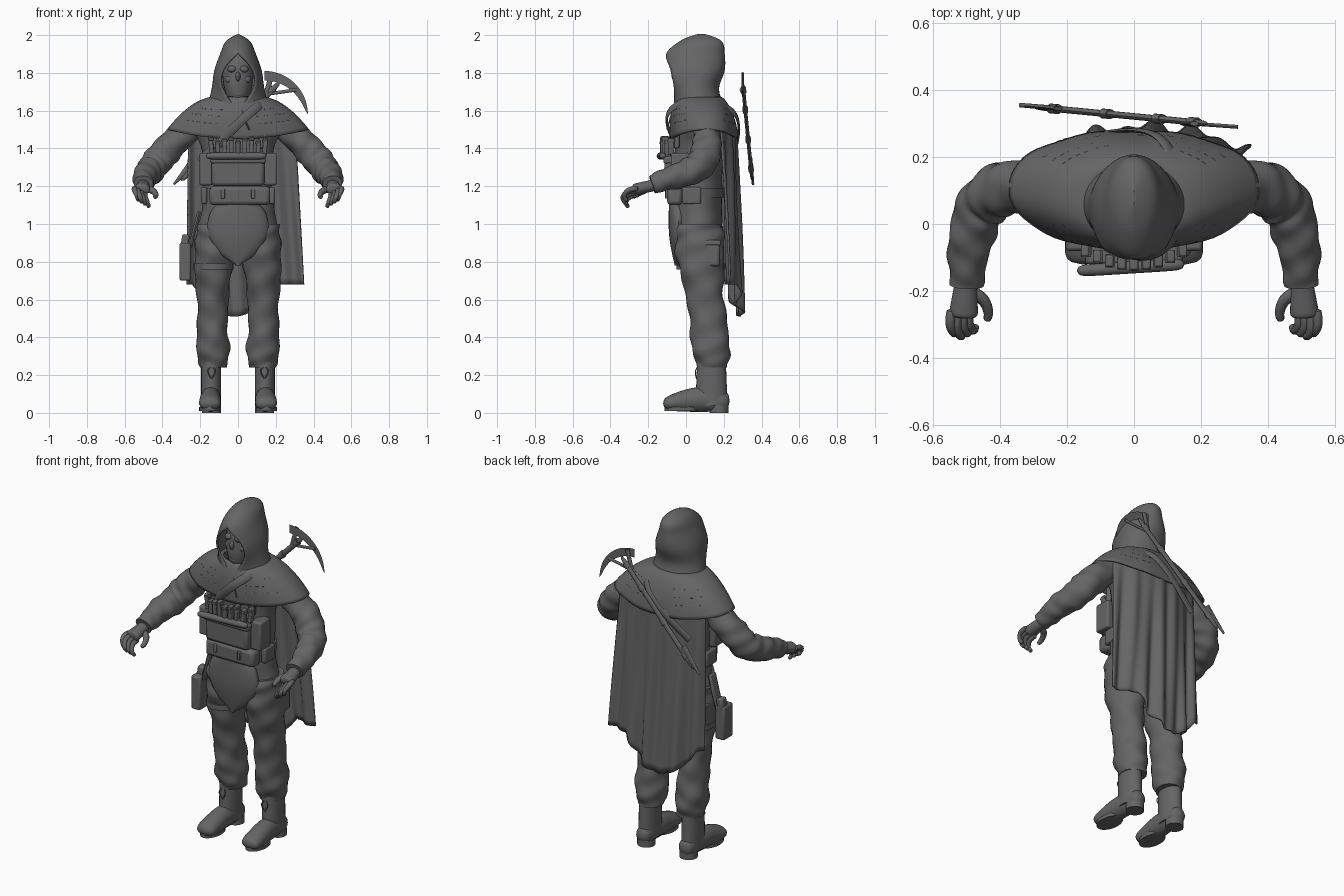
import bpy, bmesh, math
from math import sin, cos, pi, tau, sqrt
from mathutils import Vector, Matrix

default_cube = bpy.data.objects.get("Cube")
if default_cube:
    bpy.data.objects.remove(default_cube)

# One plain colour for everything
colour = (.13, .13, .13, 1)
grey = bpy.data.materials.new("plain grey")
grey.use_nodes = True
grey.diffuse_color = colour
grey.node_tree.nodes["Principled BSDF"].inputs["Base Color"].default_value = colour
BACKWARD, UP = Vector((0, 1, 0)), Vector((0, 0, 1))
parts = []


def finish(name, bm, mirror=False):
    """Turn a bmesh into a named part, optionally mirrored to the other side."""
    bmesh.ops.remove_doubles(bm, verts=bm.verts, dist=.0003)
    bmesh.ops.recalc_face_normals(bm, faces=bm.faces)
    mesh = bpy.data.meshes.new(name)
    bm.to_mesh(mesh)
    bm.free()
    mesh.materials.append(grey)
    part = bpy.data.objects.new(name, mesh)
    bpy.context.collection.objects.link(part)
    parts.append(part)
    if mirror:
        part.modifiers.new("other side", "MIRROR").use_mirror_merge = False
    return part


def along(values, u):
    """Constant, or smooth value at u of evenly spaced stations."""
    if not isinstance(values, tuple):
        return values
    last = len(values) - 1
    i = min(int(u * last), last - 1)
    t = u * last - i
    before, start, end, after = [values[max(0, min(last, i + k))] for k in (-1, 0, 1, 2)]
    slope_in, slope_out, rise = (end - before) / 2, (after - start) / 2, end - start
    return (start + slope_in * t + (3 * rise - 2 * slope_in - slope_out) * t * t
            + (slope_in + slope_out - 2 * rise) * t ** 3)


def loft(name, x, y, z, a, b=None, level=False, ref=UP, mirror=False,
         rounded=False, wrinkle=0, sides=24, steps=32):
    """Skin oval rings along a path; level keeps every ring horizontal."""
    b = a if b is None else b
    bm = bmesh.new()
    rings = []
    for k in range(steps + 1):
        u = k / steps
        centre, ahead, behind = [Vector((along(x, s), along(y, s), along(z, s)))
                                 for s in (u, min(1, u + 1 / steps), max(0, u - 1 / steps))]
        tangent = UP if level else (ahead - behind).normalized()
        across = tangent.cross(BACKWARD if level else ref).normalized()
        other = across.cross(tangent)
        cap = sqrt(max(.02, 1 - abs(2 * u - 1) ** 8)) if rounded else 1
        ring = []
        for j in range(sides):
            g = tau * j / sides
            fold = cap * (1 + wrinkle * (sin(2 * g + 40 * u) + sin(3 * g - 25 * u)) / 2)
            offset = across * along(a, u) * cos(g) + other * along(b, u) * sin(g)
            ring.append(bm.verts.new(centre + fold * offset))
        rings.append(ring)
    for lower, upper in zip(rings, rings[1:]):
        for j in range(sides):
            bm.faces.new((lower[j], lower[j - 1], upper[j - 1], upper[j]))
    bm.faces.new(rings[0])
    bm.faces.new(rings[-1])
    return finish(name, bm, mirror)


def box(name, at, size, bevel=.01, lean=0, mirror=False):
    bm = bmesh.new()
    placing = Matrix.Translation(at) @ Matrix.Rotation(lean, 4, "Y")
    bmesh.ops.create_cube(bm, size=1, matrix=placing @ Matrix.Diagonal((*size, 1)))
    edge = finish(name, bm, mirror).modifiers.new("soft edges", "BEVEL")
    edge.width, edge.segments = bevel, 2


def ball(name, at, size, mirror=False):
    bm = bmesh.new()
    bmesh.ops.create_uvsphere(bm, u_segments=16, v_segments=10, radius=1,
                              matrix=Matrix.Translation(at) @ Matrix.Diagonal((*size, 1)))
    finish(name, bm, mirror)


def cloth(name, surface, columns, rows):
    """Thick sheet from a function of u across and v down."""
    bm = bmesh.new()
    grid = [[bm.verts.new(surface(i / columns, j / rows)) for i in range(columns + 1)]
            for j in range(rows + 1)]
    for upper, lower in zip(grid, grid[1:]):
        for i in range(columns):
            bm.faces.new((upper[i], upper[i + 1], lower[i + 1], lower[i]))
    shell = finish(name, bm).modifiers.new("thickness", "SOLIDIFY")
    shell.thickness, shell.offset = .01, 0


# Torso, belt and front apron
loft("torso", x=0, y=(.07, .06, .07, .09), z=(.88, 1.62),
     a=(.14, .205, .19, .18, .19, .24, .1), b=.13, level=True, wrinkle=.02, sides=32)
loft("belt", x=0, y=.06, z=(1.14, 1.19), a=.19, b=.14, level=True, sides=32, steps=2)
loft("front_apron", x=0, y=-.04, z=(.78, 1.12), a=(.01, .1, .16, .15, .1),
     b=(.02, .05, .05), level=True)

# Chest rig with a row of magazines
box("chest_pouch", at=(0, -.07, 1.28), size=(.28, .09, .16), bevel=.02)
box("chest_flap", at=(0, -.07, 1.34), size=(.29, .1, .04))
box("belt_pouch", at=(.01, -.06, 1.15), size=(.32, .08, .1), bevel=.02)
box("side_pouches", at=(.17, -.03, 1.29), size=(.07, .1, .17), mirror=True)
box("belt_side_pouches", at=(.18, .03, 1.15), size=(.03, .1, .09), mirror=True)
box("belt_clips", at=(.08, -.1, 1.16), size=(.02, .02, .05), bevel=.004, mirror=True)
box("rig_straps", at=(.13, -.05, 1.45), size=(.04, .03, .1), mirror=True)
loft("chest_tube", x=(-.17, .15), y=(-.14, -.12), z=1.36, a=.018, rounded=True)
for i in range(-4, 5):
    x, lift = i / 28, .01 * (i % 3)
    front = 2 * x * x - .12
    box("magazine", at=(x, front, 1.4 + lift), size=(.024, .034, .09), bevel=.005, lean=i / 40)
    box("magazine_cap", at=(x, front, 1.43 + lift), size=(.03, .04, .014), bevel=.003)

# Head and face inside the hood
loft("head", x=0, y=(.05, .03, .04, .05), z=(1.6, 1.92), a=(.05, .06, .08, .08, .05),
     b=(.06, .085, .09, .06), level=True)
ball("nose", at=(0, -.05, 1.78), size=(.013, .026, .026))
ball("chin", at=(0, -.03, 1.69), size=(.035, .025, .022))
ball("mouth", at=(0, -.045, 1.735), size=(.028, .014, .012))
ball("cheeks", at=(.042, -.02, 1.765), size=(.026, .024, .024), mirror=True)
ball("goggles", at=(.032, -.04, 1.82), size=(.024, .02, .018), mirror=True)


def hood(u, v):
    """Pointed crown above, face opening in the lower front."""
    width = along((0, .06, .09, .12, .135, .16), v)
    front = along((.06, -.03, -.1, -.08, -.06, -.06), v)
    back = along((.1, .185, .2, .2, .17, .2), v)
    opening = .09 * sin(pi * max(0, v - .4) / .6)
    gap = math.asin(min(.8, max(0, opening) / max(width, .01)))
    t = gap + (tau - 2 * gap) * u
    middle = (front + back) / 2
    reach = (middle - front) / cos(gap) if cos(t) > 0 else middle - front
    return width * sin(t), middle - reach * cos(t), 2 - .4 * v ** 1.5


def mantle(u, v):
    """Sloping collar spreading over the shoulders, fuller behind."""
    t = tau * u
    depth = (.11 + .065 * sin(v * pi / 2)) * (1 + .02 * v * cos(9 * t))
    facing = cos(t) if cos(t) > 0 else -abs(cos(t)) ** .8
    hem = .17 + .05 * cos(t) ** 2
    return (.12 + .25 * v ** .8) * sin(t), .07 + .03 * v - depth * facing, 1.67 - hem * v ** 1.5


def cape(u, v):
    """Long back sheet with uneven hanging folds and a longer middle."""
    side = 2 * u - 1
    x = .02 * (1 + v) + side * (.28 + .03 * v)
    hem = .51 + .17 * min(1, abs(x + .02) / .22) ** 2
    fold = .012 * sqrt(v) * (sin(26 * u + v) + sin(41 * u - 2 * v))
    return x, .26 - .08 * side ** 2 + .03 * v + fold, 1.53 + (hem - 1.53) * v


cloth("hood", hood, columns=40, rows=36)
cloth("shoulder_mantle", mantle, columns=64, rows=16)
cloth("cape", cape, columns=80, rows=24)
# Rows of stitches on the mantle, front and back
for row in (.45, .6, .75):
    for k in range(6):
        for first in (.05, .34):
            u = first + k / 50
            loft("stitches", *zip(mantle(u, row), mantle(u + .01, row)), a=.006, sides=6, steps=1,
                 mirror=True)
loft("hood_cord", x=(.01, .03, .06), y=(-.06, -.1), z=(1.64, 1.5), a=.004, sides=6)
loft("chest_sling", x=(.15, .1, 0, -.2), y=(.05, -.065, -.1, -.01), z=(1.66, 1.62, 1.53, 1.33),
     a=.024, b=.007, ref=BACKWARD, sides=8)
loft("back_sling", x=(.15, .1, 0, -.2), y=(.05, .23, .28, .25), z=(1.66, 1.61, 1.51, 1.34),
     a=.022, b=.007, ref=BACKWARD, sides=8)

# Arms and curled hands
loft("sleeves", x=(.25, .37, .45, .49, .5), y=(.11, .11, .06, -.06, -.18),
     z=(1.51, 1.4, 1.3, 1.25, 1.21), a=(.07, .08, .07, .05), wrinkle=.08, steps=48, mirror=True)
loft("palms", x=(.5, .51), y=(-.15, -.28), z=(1.21, 1.18), a=(.03, .045), b=(.03, .032),
     rounded=True, mirror=True)
for i in range(4):
    x, y, z = .545 - i / 55, abs(i - 1) / 120 - .26, 1.19 - i / 90
    loft("fingers", x=(x, x + .003, x - .01, x - .02), y=(y, y - .05, y - .075, y - .06),
         z=(z, z - .01, z - .04, z - .07), a=(.016, .011), rounded=True, mirror=True,
         sides=10, steps=14)
loft("thumbs", x=(.49, .45, .435, .44), y=(-.2, -.29), z=(1.19, 1.14), a=(.02, .012),
     rounded=True, mirror=True, sides=10, steps=14)

# Trousers, pockets and boots
loft("trouser_legs", x=(.13, .135, .13, .12), y=(.14, .12, .08, .07), z=(.24, 1),
     a=(.07, .088, .08, .085, .1, .1, .1), b=(.08, .1, .1, .1, .12, .13, .12),
     level=True, wrinkle=.07, steps=60, mirror=True)
box("thigh_pockets", at=(.2, .13, .84), size=(.05, .1, .13), bevel=.015, mirror=True)
box("pocket_flaps", at=(.2, .13, .9), size=(.055, .11, .03), mirror=True)
loft("boot_shafts", x=.142, y=.135, z=(.04, .3), a=.053, b=(.085, .075), level=True, mirror=True)
loft("boot_feet", x=(.14, .15), y=(.23, .06, -.12), z=(.06, .07, .045), a=(.045, .055, .06),
     b=(.05, .065, .035), rounded=True, mirror=True)
loft("heels", x=.14, y=.175, z=(0, .04), a=.05, level=True, steps=2, mirror=True)
loft("soles", x=.15, y=-.025, z=(.01, .03), a=.056, b=.09, level=True, steps=2, mirror=True)
for swing in (-.02, .02):
    loft("boot_laces", x=(.14, .14 + swing, .14), y=(.065, .05, .055), z=(.25, .22, .18),
         a=.003, ref=BACKWARD, sides=6, mirror=True)

# Thigh holster on the right leg
box("holster", at=(-.28, .04, .8), size=(.06, .09, .2))
box("holster_grip", at=(-.28, .06, .91), size=(.04, .05, .07), lean=.15)
box("holster_hanger", at=(-.23, .05, .97), size=(.02, .06, .2), lean=.25)
loft("holster_strap", x=-.13, y=.08, z=(.76, .79), a=.106, b=.13, level=True, steps=2)

# Long tool across the back with a crescent blade
low, high = Vector((-.3, .35, 1.23)), Vector((.22, .3, 1.75))


def rod(name, start, end, a, b, **options):
    loft(name, *zip(start, end), a=a, b=b, ref=BACKWARD, sides=10, **options)


rod("tool_handle", low, high, a=.016, b=.01, rounded=True)
for place in (.1, .4, .7, .9):
    rod("handle_band", low.lerp(high, place), low.lerp(high, place + .04), a=.02, b=.015, steps=2)
rod("end_spike", (-.22, .345, 1.34), (-.34, .355, 1.21), a=(.03, .005), b=.007)
rod("blade_root", (.15, .3, 1.69), (.18, .3, 1.8), a=.014, b=.007)
rod("blade_brace", (.17, .3, 1.69), (.31, .29, 1.71), a=.009, b=.006)
angles = [pi / 2 * k / 16 for k in range(17)]
arc = [(t, .23) for t in angles] + [(t, .23 - .05 * sin(t) ** .6) for t in reversed(angles[1:])]
bm = bmesh.new()
outline = bm.faces.new([bm.verts.new((.14 + r * cos(t), .29, 1.58 + r * sin(t))) for t, r in arc])
bmesh.ops.solidify(bm, geom=[outline], thickness=.014)
finish("crescent_blade", bm)

bpy.ops.object.select_all(action="DESELECT")
for part in parts:
    part.select_set(True)
bpy.context.view_layer.objects.active = parts[0]
bpy.ops.object.shade_smooth_by_angle(angle=math.radians(42))
